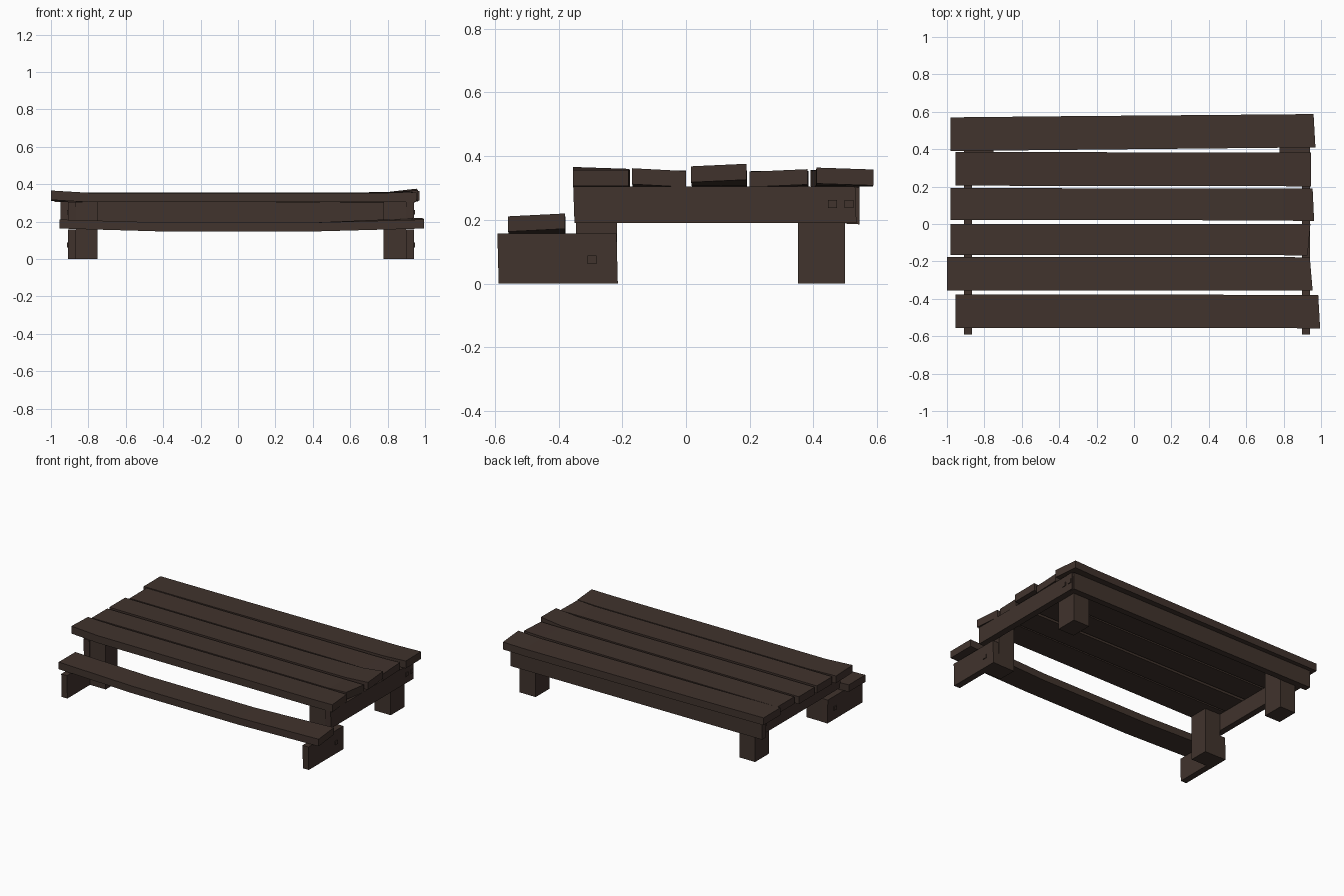
import bpy, bmesh

wood = bpy.data.materials.new("dark_brown_wood")
wood.diffuse_color = (0.052, 0.033, 0.026, 1)


def loft(name, rings):
    """Closed solid through a row of four-cornered sections."""
    bm = bmesh.new()
    rows = [[bm.verts.new(p) for p in r] for r in rings]
    for a, b in zip(rows, rows[1:]):
        for i in range(4):
            j = (i + 1) % 4
            bm.faces.new((a[i], a[j], b[j], b[i]))
    bm.faces.new(rows[0][::-1])
    bm.faces.new(rows[-1])
    bmesh.ops.recalc_face_normals(bm, faces=bm.faces)
    me = bpy.data.meshes.new(name)
    bm.to_mesh(me)
    bm.free()
    me.materials.append(wood)
    ob = bpy.data.objects.new(name, me)
    bpy.context.collection.objects.link(ob)
    return ob


def plank(name, stations, thick, skew=0.0):
    """Long board along x; station = x, y front, y back, bottom z front, bottom z back."""
    rings = []
    for k, (x, y0, y1, z0, z1) in enumerate(stations):
        s = skew if k == len(stations) - 1 else 0
        rings.append([(x + s, y0, z0), (x, y1, z1),
                      (x, y1, z1 + thick), (x + s, y0, z0 + thick)])
    return loft(name, rings)


def box(name, x0, x1, y0, y1, z0, z1, top_dy=0.0):
    """Block whose top may lean along y."""
    return loft(name, [[(x0, y0 + d, z), (x1, y0 + d, z), (x1, y1 + d, z), (x0, y1 + d, z)]
                       for z, d in ((z0, 0), (z1, top_dy))])


# deck planks, with warped ends
plank("deck_plank_back", [(-0.98, 0.39, 0.57, 0.306, 0.306), (-0.4, 0.396, 0.576, 0.304, 0.304),
      (0.8, 0.408, 0.586, 0.306, 0.304), (0.96, 0.41, 0.588, 0.314, 0.308)], 0.05, 0.01)
plank("deck_plank_2", [(-0.955, 0.205, 0.385, 0.305, 0.305),
      (0.8, 0.202, 0.382, 0.303, 0.306), (0.947, 0.2, 0.382, 0.303, 0.311)], 0.048, 0)
plank("deck_plank_3", [(-0.98, 0.022, 0.192, 0.305, 0.305), (0.4, 0.02, 0.19, 0.303, 0.303),
      (0.8, 0.018, 0.19, 0.306, 0.308), (0.955, 0.016, 0.19, 0.318, 0.326)], 0.05, 0.008)
plank("deck_plank_4", [(-0.98, -0.165, 0.0, 0.305, 0.305), (0.8, -0.167, 0.0, 0.305, 0.303),
      (0.943, -0.169, 0.0, 0.312, 0.303)], 0.05, -0.015)
plank("deck_plank_front", [(-1.0, -0.355, -0.177, 0.316, 0.310), (-0.8, -0.355, -0.176, 0.304, 0.304),
      (0.8, -0.355, -0.176, 0.304, 0.304), (0.94, -0.355, -0.18, 0.306, 0.306)], 0.05, 0.015)

# sagging step plank
plank("step_plank", [(-0.955, -0.555, -0.378, 0.163, 0.163), (-0.4, -0.555, -0.378, 0.147, 0.147),
      (0.4, -0.555, -0.378, 0.147, 0.147), (0.985, -0.558, -0.38, 0.163, 0.172)], 0.048, 0.01)

# back rail
plank("back_rail", [(-0.95, 0.5, 0.543, 0.19, 0.19), (0.935, 0.5, 0.545, 0.188, 0.186)], 0.116)

# both ends: outer side xo and inner side xi of the boards, inner leg face xl
for side, xo, xi, xl in (("left", -0.91, -0.867, -0.75), ("right", 0.942, 0.898, 0.777)):
    s = -1 if xo < 0 else 1
    box(side + "_side_rail", xi, xo, -0.35, 0.535, 0.19, 0.305, -0.004)
    box(side + "_step_support", xi, xo, -0.588, -0.214, 0.0, 0.157, -0.004)
    box(side + "_front_leg", xl, xi, -0.345, -0.216, 0.0, 0.305)
    box(side + "_back_leg", xl, xi, 0.352, 0.499, 0.0, 0.305)
    # square nail heads
    for n, (y, z) in enumerate(((-0.295, 0.075), (0.46, 0.25), (0.512, 0.25))):
        box(f"{side}_nail_{n + 1}", xo - 0.004 * s, xo + 0.005 * s,
            y - 0.014, y + 0.014, z - 0.013, z + 0.013)
